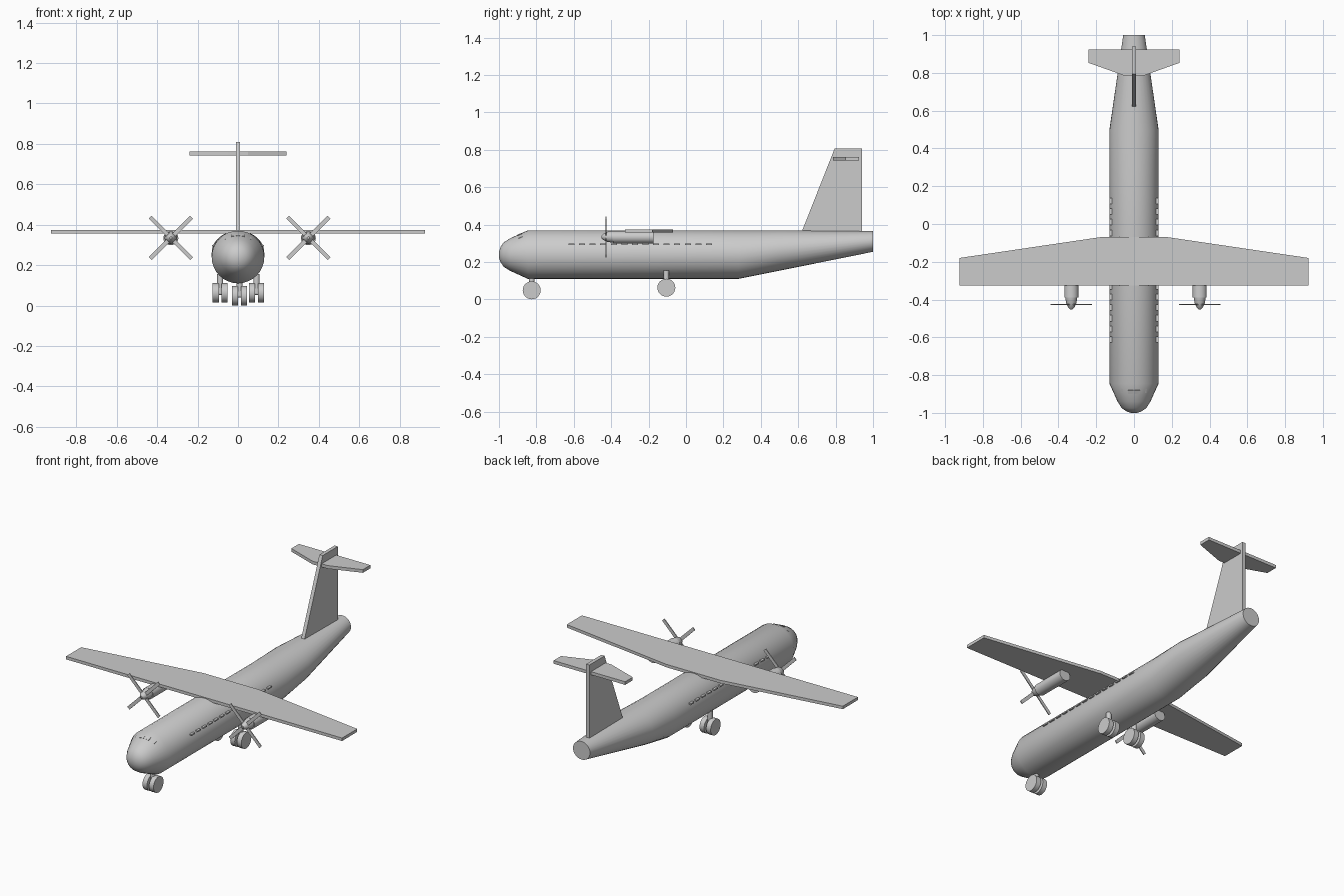
import bpy, bmesh, math
from mathutils import Vector, Matrix

if "Cube" in bpy.data.objects:
    bpy.data.objects.remove(bpy.data.objects["Cube"])


def finish(name, bm, smooth=True):
    bmesh.ops.recalc_face_normals(bm, faces=bm.faces)
    me = bpy.data.meshes.new(name)
    bm.to_mesh(me)
    bm.free()
    ob = bpy.data.objects.new(name, me)
    bpy.context.collection.objects.link(ob)
    if smooth:
        bpy.ops.object.select_all(action='DESELECT')
        ob.select_set(True)
        bpy.context.view_layer.objects.active = ob
        bpy.ops.object.shade_smooth_by_angle(angle=math.radians(25))
    return ob


def loft(name, sections, x=0, n=32):
    """Closed body along y; each section is (y, half width, half height, centre z)."""
    bm = bmesh.new()
    rings = []
    for y, rx, rz, cz in sections:
        rings.append([bm.verts.new((x + rx * math.cos(2 * math.pi * i / n), y,
                                    cz + rz * math.sin(2 * math.pi * i / n))) for i in range(n)])
    for a, b in zip(rings, rings[1:]):
        for i in range(n):
            j = (i + 1) % n
            bm.faces.new((a[i], a[j], b[j], b[i]))
    bm.faces.new(rings[0])
    bm.faces.new(rings[-1])
    return finish(name, bm)


def plate(name, outline, offset):
    """Flat outline extruded along the offset vector."""
    bm = bmesh.new()
    face = bm.faces.new([bm.verts.new(p) for p in outline])
    ext = bmesh.ops.extrude_face_region(bm, geom=[face])
    bmesh.ops.translate(bm, vec=Vector(offset),
                        verts=[v for v in ext['geom'] if isinstance(v, bmesh.types.BMVert)])
    return finish(name, bm, False)


def box(name, centre, size, rot=None):
    bm = bmesh.new()
    m = Matrix.Translation(centre) @ (rot or Matrix()) @ Matrix.Diagonal((*size, 1))
    bmesh.ops.create_cube(bm, size=1, matrix=m)
    return finish(name, bm, False)


def rod(name, a, b, r, n=24):
    a, b = Vector(a), Vector(b)
    bm = bmesh.new()
    m = Matrix.Translation((a + b) / 2) @ (b - a).to_track_quat('Z', 'Y').to_matrix().to_4x4()
    bmesh.ops.create_cone(bm, cap_ends=True, segments=n, radius1=r, radius2=r,
                          depth=(b - a).length, matrix=m)
    return finish(name, bm)


# Fuselage with blunt nose and upswept tail
loft("fuselage", [(-1.0, .015, .015, .24), (-.992, .04, .04, .24), (-.975, .065, .065, .24),
                  (-.94, .087, .087, .24), (-.845, .13, .13, .24), (.28, .13, .13, .24),
                  (.5, .13, .108, .262), (1.0, .057, .055, .31)])

# Cabin windows
for side in (-1, 1):
    for i in range(14):
        box("cabin_window", (side * .117, -.612 + i * .0565, .295), (.025, .032, .008))

# Cockpit windows wrapped across the nose
for k in (-1.5, -.5, .5, 1.5):
    box("cockpit_window", (k * .034, -.892 + abs(k) * .006, .347 - k * k * .006),
        (.03, .022, .008),
        Matrix.Rotation(k * .2, 4, 'Y') @ Matrix.Rotation(math.radians(24), 4, 'X'))

# High wing
plate("wing", [(-.925, -.325, .357), (.925, -.325, .357), (.925, -.18, .357), (.18, -.07, .357),
               (-.18, -.07, .357), (-.925, -.18, .357)], (0, 0, .018))

# T-tail
plate("fin", [(-.011, .62, .365), (-.011, .795, .808), (-.011, .94, .808), (-.011, .94, .34),
              (-.011, .62, .34)], (.022, 0, 0))
plate("tailplane", [(-.24, .925, .743), (.24, .925, .743), (.24, .853, .743), (.05, .785, .743),
                    (-.05, .785, .743), (-.24, .853, .743)], (0, 0, .019))

# Engines, spinners and four-blade propellers
for x in (-.332, .348):
    loft("engine_nacelle", [(-.39, .037, .034, .333), (-.175, .037, .034, .333)], x, 24)
    loft("spinner", [(-.452, .006, .006, .335), (-.443, .016, .016, .335),
                     (-.42, .027, .027, .335), (-.385, .032, .032, .335)], x, 20)
    for a in (45, 135):
        box("propeller_blades", (x, -.427, .335), (.29, .005, .02),
            Matrix.Rotation(math.radians(a), 4, 'Y'))

# Landing gear: twin wheels on a strut
for name, x, y, z, top in (("nose", .008, -.825, .049, .15), ("left_main", -.088, -.105, .063, .155),
                           ("right_main", .092, -.105, .063, .155)):
    for s in (-1, 1):
        rod(name + "_wheel", (x + s * .007, y, z), (x + s * .037, y, z), .048)
    rod(name + "_axle", (x - .03, y, z), (x + .03, y, z), .01, 12)
    rod(name + "_strut", (x, y, z), (x, y, top), .015, 16)
